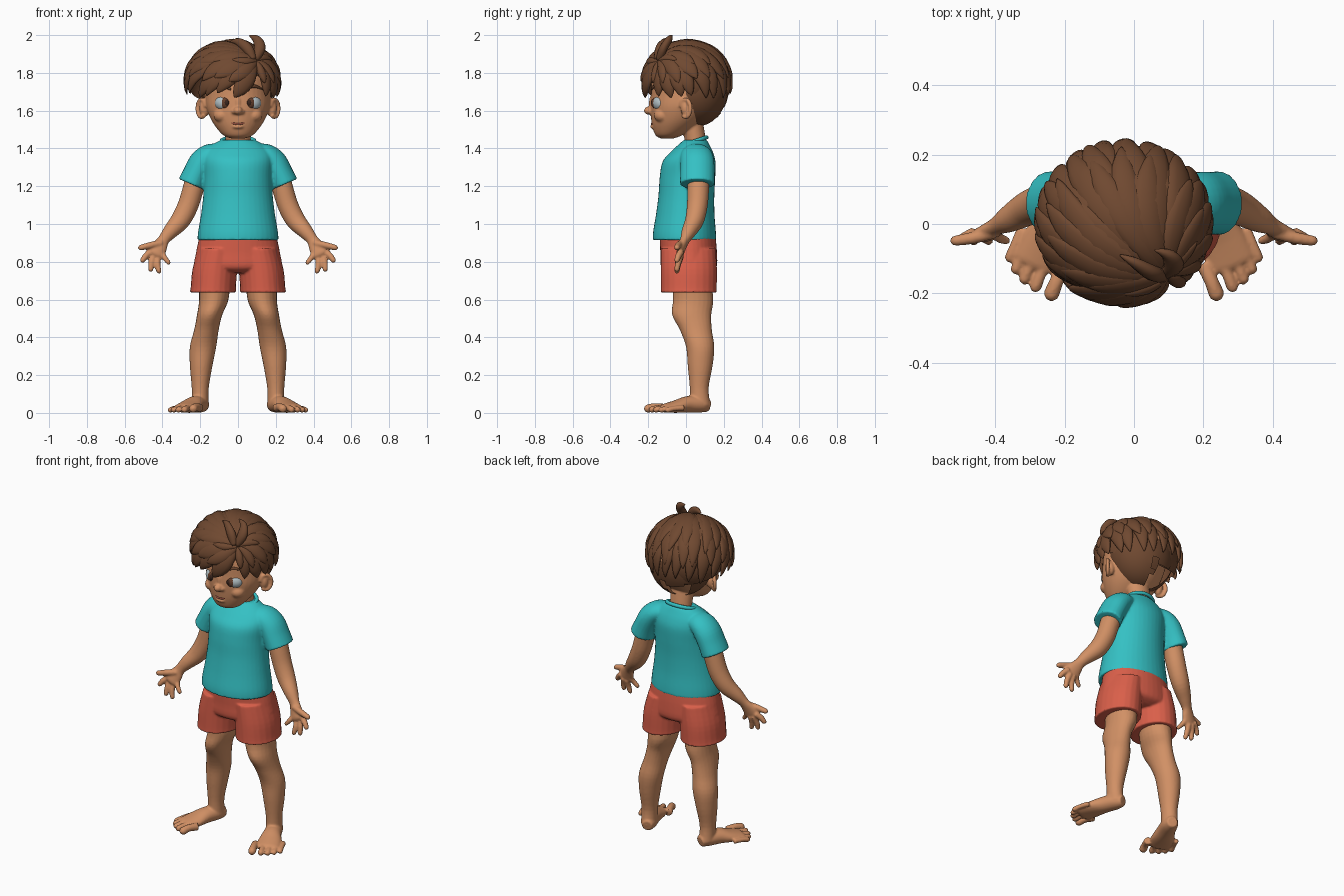
import bpy, bmesh, math, random
from mathutils import Vector, Matrix

random.seed(4)
if "Cube" in bpy.data.objects:
    bpy.data.objects.remove(bpy.data.objects["Cube"])


def material(name, r, g, b):
    m = bpy.data.materials.new(name)
    m.use_nodes = True
    m.diffuse_color = (r, g, b, 1)
    m.node_tree.nodes["Principled BSDF"].inputs["Base Color"].default_value = (r, g, b, 1)
    return m


SKIN = material("warm skin", 0.64, 0.28, 0.13)
HAIR = material("brown hair", 0.16, 0.066, 0.03)
SHIRT = material("turquoise cloth", 0.035, 0.53, 0.55)
SHORTS = material("coral cloth", 0.70, 0.115, 0.068)
EYE = material("pale eye", 0.45, 0.53, 0.56)
IRIS = material("brown iris", 0.13, 0.05, 0.025)
PUPIL = material("dark pupil", 0.04, 0.018, 0.012)
LIP = material("lip red", 0.33, 0.085, 0.055)
Y, Z = Vector((0, 1, 0)), Vector((0, 0, 1))


def smooth_rows(rows, sub):
    ext = [rows[0]] + list(rows) + [rows[-1]]
    out = []
    for a, b, c, d in zip(ext, ext[1:], ext[2:], ext[3:]):
        for k in range(sub):
            u = k / sub
            out.append([0.5 * (2*q + (r-p)*u + (2*p - 5*q + 4*r - s)*u*u + (3*q - p - 3*r + s)*u**3)
                        for p, q, r, s in zip(a, b, c, d)])
    return out + [list(rows[-1])]


def sweep(bm, rows, up=Y, flat=False, n=24, sub=4, cap=False):
    """Skin ellipses along a path; each row is x, y, z, half width, half depth."""
    rows = smooth_rows(rows, sub)
    pos = [Vector(r[:3]) for r in rows]
    last = len(rows) - 1
    rings = []
    for i, r in enumerate(rows):
        t = Z if flat else (pos[min(i+1, last)] - pos[max(i-1, 0)]).normalized()
        rings.append((pos[i], t, r[3], r[4]))
    if cap:
        p, t, w, d = rings[-1]
        for a in (0.5, 1.0, 1.4):
            rings.append((p + t * min(w, d) * math.sin(a), t, w * math.cos(a), d * math.cos(a)))
    loops = []
    for p, t, w, d in rings:
        side = t.cross(up(p) if callable(up) else up).normalized()
        nrm = side.cross(t)
        angles = [math.tau * k / n for k in range(n)]
        loops.append([bm.verts.new(p + side * w * math.cos(a) + nrm * d * math.sin(a)) for a in angles])
    for lo, hi in zip(loops, loops[1:]):
        for k in range(n):
            bm.faces.new((lo[k], lo[(k+1) % n], hi[(k+1) % n], hi[k]))
    bm.faces.new(loops[0][::-1])
    bm.faces.new(loops[-1])


def ball(bm, loc, rad, turn=0):
    m = Matrix.Translation(loc) @ Matrix.Rotation(turn, 4, 'Z') @ Matrix.Diagonal((*rad, 1))
    return bmesh.ops.create_uvsphere(bm, u_segments=28, v_segments=18, radius=1, matrix=m)["verts"]


def mirror(bm):
    geom = bmesh.ops.duplicate(bm, geom=bm.verts[:] + bm.edges[:] + bm.faces[:])["geom"]
    bmesh.ops.scale(bm, vec=(-1, 1, 1), verts=[g for g in geom if isinstance(g, bmesh.types.BMVert)])


def finish(bm, name, mat, voxel=0):
    bmesh.ops.recalc_face_normals(bm, faces=bm.faces[:])
    for f in bm.faces:
        f.smooth = True
    me = bpy.data.meshes.new(name)
    bm.to_mesh(me)
    bm.free()
    me.materials.append(mat)
    ob = bpy.data.objects.new(name, me)
    bpy.context.collection.objects.link(ob)
    if voxel:  # fuse overlapping volumes into one soft surface
        r = ob.modifiers.new("fuse", 'REMESH')
        r.mode, r.voxel_size, r.use_smooth_shade = 'VOXEL', voxel, True
        s = ob.modifiers.new("soften", 'SMOOTH')
        s.factor, s.iterations = 0.5, 4
    return ob


# Body: legs, feet, arms, hands and ears on one side, then mirrored
bm = bmesh.new()
sweep(bm, [(.125, .03, .72, .085, .1), (.128, .038, .6, .078, .107), (.15, .03, .52, .067, .104),
           (.167, .052, .44, .065, .085), (.185, .075, .35, .07, .075), (.195, .075, .25, .06, .066),
           (.2, .07, .13, .045, .05), (.2, .075, .04, .045, .055)], flat=True)
sweep(bm, [(.182, .122, .038, .03, .032), (.198, .08, .045, .046, .043), (.228, .01, .045, .053, .044),
           (.256, -.05, .034, .067, .034), (.28, -.11, .025, .07, .024)], up=Z, cap=True)
for x, y, r in ((.237, -.2, .023), (.283, -.18, .018), (.315, -.158, .017), (.34, -.13, .016), (.358, -.096, .015)):
    sweep(bm, [(x - .036, y + .085, .026, r, r), (x - .014, y + .035, r + .008, r * .9, r * .9),
               (x, y, r, r, r)], up=Z, n=12, cap=True)
sweep(bm, [(.19, .07, 1.34, .06, .06), (.233, .065, 1.2, .056, .058), (.264, .06, 1.1, .055, .055),
           (.305, .045, 1.02, .052, .05), (.358, .015, .96, .04, .039), (.393, -.005, .917, .031, .026),
           (.412, -.018, .885, .04, .022), (.433, -.032, .845, .047, .02)], cap=True)
for root, tip, r in (((.405, .9), (.515, .875), .018), ((.462, .855), (.505, .808), .017),
                     ((.447, .835), (.462, .76), .0165), ((.425, .83), (.419, .75), .016),
                     ((.4, .845), (.368, .796), .0145)):
    mid = [(a + b) / 2 for a, b in zip(root, tip)]
    sweep(bm, [(root[0], -.025, root[1], r, r), (mid[0] + .004, -.04, mid[1], r, r),
               (tip[0], -.048, tip[1], r * .85, r * .85)], n=12, cap=True)
ball(bm, (.178, 0, 1.612), (.028, .026, .046), -.6)
rim = [math.radians(a) for a in range(-130, 171, 30)]
sweep(bm, [(.193 + .022 * math.cos(a), .026 * math.cos(a) - .002, 1.612 + .047 * math.sin(a), .011, .011)
           for a in rim], up=Vector((.8, -.6, 0)), n=12, sub=2)
mirror(bm)
# Neck, head and facial forms
sweep(bm, [(0, .055, 1.36, .07, .06), (0, .05, 1.44, .066, .056), (0, .03, 1.54, .07, .06)], flat=True)
sweep(bm, [(0, -.1, 1.452, .03, .03), (0, -.092, 1.468, .075, .068), (0, -.065, 1.51, .115, .112),
           (0, -.04, 1.56, .146, .145), (0, -.02, 1.62, .168, .168), (0, 0, 1.68, .173, .185),
           (0, .02, 1.76, .172, .2), (0, .03, 1.84, .15, .175), (0, .03, 1.9, .08, .1)], flat=True, n=40)
ball(bm, (0, -.195, 1.6), (.025, .028, .022))
ball(bm, (0, -.175, 1.64), (.016, .022, .045))
for s in (-1, 1):
    ball(bm, (s * .022, -.184, 1.594), (.014, .018, .013))
    ball(bm, (s * .085, -.125, 1.575), (.045, .045, .038))
ball(bm, (0, -.174, 1.515), (.03, .016, .011))
finish(bm, "body", SKIN, .006)

# Eyes and eyebrows
for label, mat, loc, rad in (("eyeballs", EYE, (.077, -.137, 1.64), (.046, .038, .041)),
                             ("irises", IRIS, (.063, -.149, 1.64), (.033, .034, .037)),
                             ("pupils", PUPIL, (.061, -.174, 1.642), (.015, .0115, .018))):
    bm = bmesh.new()
    ball(bm, loc, rad, .35)
    mirror(bm)
    finish(bm, label, mat)
bm = bmesh.new()
sweep(bm, [(.038, -.182, 1.713, .006, .005), (.085, -.163, 1.73, .009, .007),
           (.132, -.122, 1.712, .003, .003)], n=10)
mirror(bm)
finish(bm, "eyebrows", HAIR)

# Mouth line
bm = bmesh.new()
sweep(bm, [(-.043, -.171, 1.54, .002, .002), (-.018, -.179, 1.531, .006, .005), (0, -.181, 1.53, .005, .005),
           (.018, -.179, 1.531, .006, .005), (.043, -.171, 1.54, .002, .002)], n=10)
finish(bm, "mouth", LIP)

# T-shirt: sleeves mirrored, then torso, hem and collar
bm = bmesh.new()
sweep(bm, [(.1, .05, 1.37, .055, .07), (.15, .055, 1.362, .062, .085), (.19, .06, 1.325, .07, .09),
           (.222, .06, 1.265, .07, .091), (.246, .06, 1.21, .074, .092)])
mirror(bm)
sweep(bm, [(0, -.008, .915, .215, .168), (0, -.008, .96, .211, .166), (0, -.004, 1.05, .196, .155),
           (0, .002, 1.15, .184, .148), (0, .008, 1.25, .18, .147), (0, .016, 1.33, .185, .14),
           (0, .03, 1.38, .176, .113), (0, .042, 1.42, .135, .082), (0, .05, 1.446, .09, .06)],
      flat=True, n=40)
finish(bm, "shirt", SHIRT, .007)
bpy.ops.mesh.primitive_torus_add(location=(0, .046, 1.438), rotation=(.32, 0, 0), major_radius=.08,
                                 minor_radius=.011, major_segments=40, minor_segments=10)
collar = bpy.context.object
collar.name = "shirt_collar"
collar.scale = (1.08, .84, 1)
collar.data.materials.append(SHIRT)
bpy.ops.object.shade_smooth()

# Shorts: two legs and the seat
bm = bmesh.new()
sweep(bm, [(.133, .015, .637, .124, .15), (.131, .015, .66, .12, .148), (.123, .015, .76, .118, .149),
           (.105, .012, .87, .105, .145)], flat=True)
mirror(bm)
sweep(bm, [(0, .015, .74, .12, .1), (0, .015, .77, .225, .146), (0, .014, .85, .222, .15),
           (0, .008, .94, .202, .148)], flat=True, n=40)
finish(bm, "shorts", SHORTS, .006)

# Hair: scalp shapes
CENTRE, RADII = Vector((-.03, .005, 1.745)), Vector((.235, .22, .205))
bm = bmesh.new()
ball(bm, (-.005, .052, 1.72), (.19, .175, .205))
ball(bm, CENTRE, RADII * .97)
crown = [v for v in bm.verts if v.index < 0 or v.co.z > 0]
half = len(crown) // 2
crown = bm.verts[:][half:]
faces = {f for v in crown for f in v.link_faces}
edges = {e for v in crown for e in v.link_edges}
cut = bmesh.ops.bisect_plane(bm, geom=list(crown) + list(edges) + list(faces), plane_co=(0, -.2, 1.8),
                             plane_no=(0, .18, .4), clear_inner=True)["geom_cut"]
bmesh.ops.holes_fill(bm, edges=[g for g in cut if isinstance(g, bmesh.types.BMEdge)], sides=0)
finish(bm, "hair_scalp", HAIR)


# Hair: leaf-shaped locks fanning out from a whorl above the forehead
def polar(azimuth, spread):
    a = math.radians(azimuth)
    return Vector((math.cos(a), math.sin(a))) * spread


def lock(bm, azimuth, spread, lift, width):
    tip = polar(azimuth, spread)
    run = tip - WHORL
    if run.length < .45:
        return
    width *= min(1, run.length / 1.25)
    bend = Vector((-run.y, run.x)) * random.uniform(.02, .12)
    rows = []
    for f, w, d in ((0, .35, .5), (.25, .75, .85), (.5, 1, 1), (.75, .85, .85), (.92, .42, .5), (1, .06, .1)):
        q = WHORL + run * f + bend * math.sin(math.pi * f)
        rho, e = q.length, q.normalized()
        out = Vector((RADII.x * e.x * math.sin(rho), RADII.y * e.y * math.sin(rho), RADII.z * math.cos(rho)))
        p = CENTRE + out * (lift + .07 * f ** 3)
        rows.append((*p, w * width, d * .021))
    sweep(bm, rows, up=lambda p: p - CENTRE, n=12, sub=3)


WHORL = polar(-52, .99)
bm = bmesh.new()
for count, spread, lift, width in ((22, 1.88, 1.0, .048), (18, 1.5, 1.025, .05), (14, 1.05, 1.04, .046)):
    for i in range(count):
        az = -180 + 360 * (i + random.uniform(.3, .7)) / count
        if not -82 < az < -57:
            lock(bm, az, spread + random.uniform(-.09, .07), lift, width)
# Small upright tuft at the whorl
sweep(bm, [(.09, -.14, 1.87, .02, .02), (.115, -.12, 1.93, .03, .022), (.1, -.09, 1.975, .024, .018),
           (.06, -.075, 1.998, .003, .003)], n=12)
sweep(bm, [(.08, -.15, 1.87, .02, .02), (.05, -.14, 1.93, .028, .022), (.0, -.11, 1.965, .02, .015),
           (-.04, -.09, 1.965, .003, .003)], n=12)
finish(bm, "hair_locks", HAIR)
